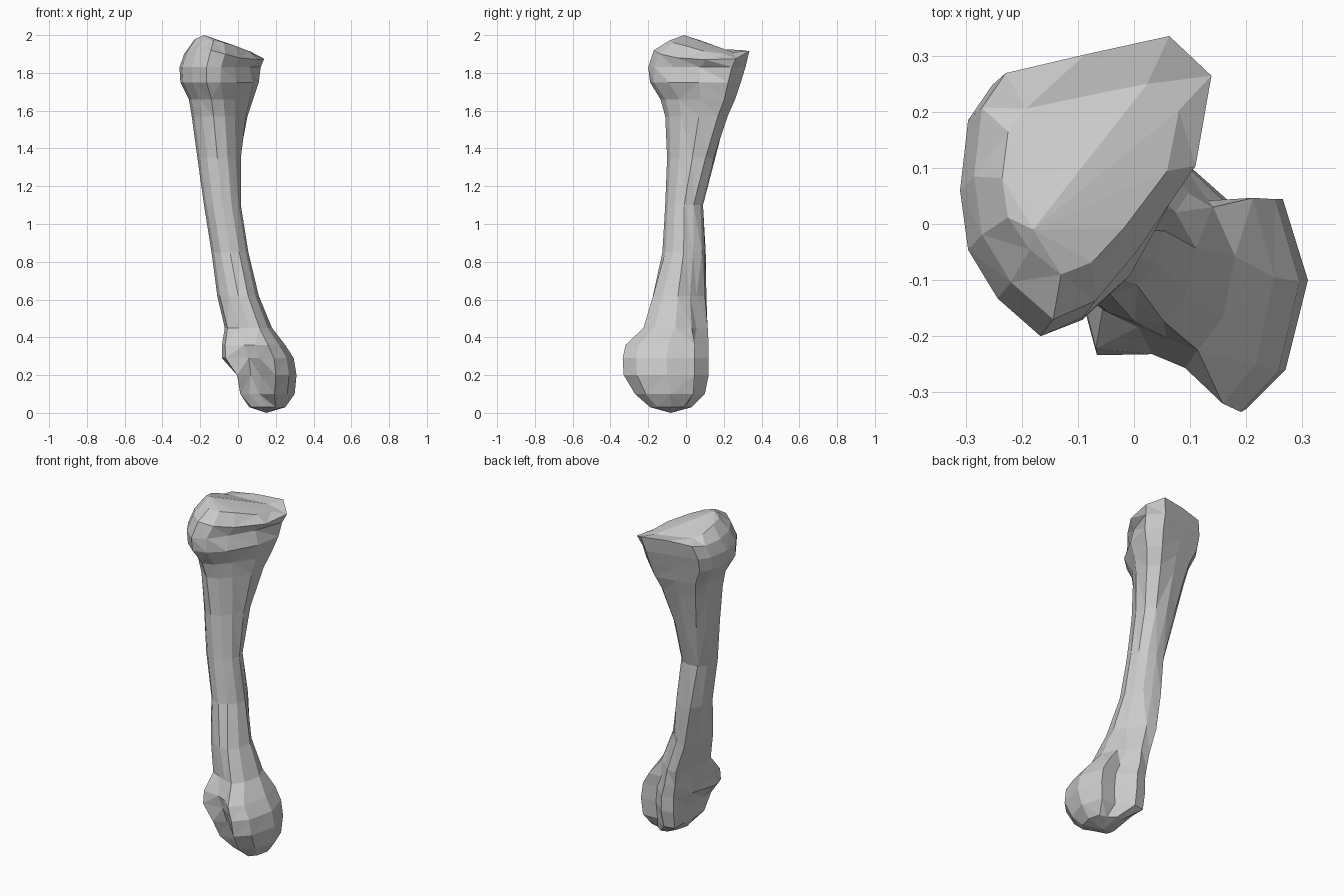
import bpy, bmesh
from math import cos, sin, pi
from mathutils import Vector

if "Cube" in bpy.data.objects:
    bpy.data.objects.remove(bpy.data.objects["Cube"])

N = 12
# Key outlines seen from above, counter-clockwise from the -x side
BASE = [(-.31, .07), (-.295, -.04), (-.24, -.13), (-.16, -.20), (-.08, -.165), (.0, -.07),
        (.11, .09), (.14, .26), (.06, .335), (-.10, .30), (-.25, .265), (-.295, .20)]
HEAD = [(-.09, -.16), (-.07, -.23), (.05, -.24), (.12, -.265), (.20, -.33), (.27, -.26),
        (.31, -.10), (.265, .045), (.17, .04), (.08, .12), (.01, .105), (-.04, .0)]
SHAFT = [(cos(pi + 2 * pi * i / N), sin(pi + 2 * pi * i / N)) for i in range(N)]


def unit(shape):
    """Fit an outline into the 0..1 square."""
    xs, ys = zip(*shape)
    return [((x - min(xs)) / (max(xs) - min(xs)), (y - min(ys)) / (max(ys) - min(ys)))
            for x, y in shape]


BASE, HEAD, SHAFT = unit(BASE), unit(HEAD), unit(SHAFT)


def outline(x0, x1, y0, y1, blend):
    """blend: -1 = lower head, 0 = round shaft, 1 = upper base."""
    target, t = (BASE if blend > 0 else HEAD), abs(blend)
    pts = [Vector(a).lerp(Vector(b), t) for a, b in zip(SHAFT, target)]
    lo = [min(p[k] for p in pts) for k in (0, 1)]
    hi = [max(p[k] for p in pts) for k in (0, 1)]
    return [(x0 + (x1 - x0) * (p.x - lo[0]) / (hi[0] - lo[0]),
             y0 + (y1 - y0) * (p.y - lo[1]) / (hi[1] - lo[1])) for p in pts]


# Sections up the bone: z, x range, y range, blend
LEVELS = [
    (.03, .06, .25, -.19, .03, -.7),
    (.10, -.09, .30, -.27, .10, -1),
    (.20, -.09, .31, -.33, .12, -1),
    (.29, -.085, .295, -.335, .12, -1),
    (.36, -.085, .25, -.32, .12, -1),
    (.45, -.07, .18, -.225, .115, -.6),
    (.62, -.11, .11, -.175, .10, -.3),
    (.85, -.14, .055, -.125, .10, 0),
    (1.10, -.18, .015, -.11, .09, 0),
    (1.35, -.215, .015, -.10, .155, .3),
    (1.57, -.245, .05, -.11, .22, .7),
    (1.66, -.26, .08, -.135, .26, .9),
    (1.75, -.305, .11, -.19, .29, 1),
    (1.83, -.31, .12, -.20, .315, 1),
]
# The head is cut back on its -x side near the tip: level -> lowest x
CUT = {1: .012, 2: -.005}
# Dents (negative = bumps): (level, vertex) pulled towards the section centre
DENTS = {(1, 2): .2, (1, 3): .25, (2, 2): .3, (2, 3): .25, (3, 2): .15,
         (5, 7): .15, (5, 8): .1, (6, 7): .2, (6, 8): .15, (7, 7): .1,
         (5, 10): -.1, (6, 10): -.2, (7, 10): -.2, (7, 11): -.08, (8, 10): -.1,
         (12, 5): -.15, (12, 4): -.06, (13, 5): .08, (13, 6): .15}

rings = []
for li, (z, *box) in enumerate(LEVELS):
    c = Vector(((box[0] + box[1]) / 2, (box[2] + box[3]) / 2))
    ring = []
    for i, p in enumerate(outline(*box)):
        p = Vector(p).lerp(c, DENTS.get((li, i), 0))
        ring.append((max(p.x, CUT.get(li, -1)), p.y, z))
    rings.append(ring)

# Sloping joint surface on top: rim and inner ring with their own heights
RIM_Z = [1.90, 1.91, 1.92, 1.92, 1.90, 1.88, 1.87, 1.875, 1.915, 1.92, 1.91, 1.90]
INNER_Z = [1.97, 1.98, 1.98, 1.97, 1.96, 1.945, 1.915, 1.90, 1.91, 1.915, 1.925, 1.94]
for box, zs in (((-.285, .138, -.17, .335), RIM_Z), ((-.235, .08, -.09, .25), INNER_Z)):
    rings.append([(x, y, z) for (x, y), z in zip(outline(*box, 1), zs)])

bm = bmesh.new()
vr = [[bm.verts.new(p) for p in ring] for ring in rings]
for a, b in zip(vr, vr[1:]):
    for i in range(N):
        j = (i + 1) % N
        bm.faces.new((a[i], a[j], b[j], b[i]))
# Close both ends with a low fan
for ring, tip in ((vr[0], (.15, -.08, 0)), (vr[-1], (-.18, -.01, 2.0))):
    apex = bm.verts.new(tip)
    for i in range(N):
        bm.faces.new((ring[i], ring[(i + 1) % N], apex))
bmesh.ops.recalc_face_normals(bm, faces=bm.faces)
bmesh.ops.triangulate(bm, faces=bm.faces, quad_method='SHORT_EDGE')

mesh = bpy.data.meshes.new("long_bone")
bm.to_mesh(mesh)
bm.free()
bpy.context.collection.objects.link(bpy.data.objects.new("long_bone", mesh))
